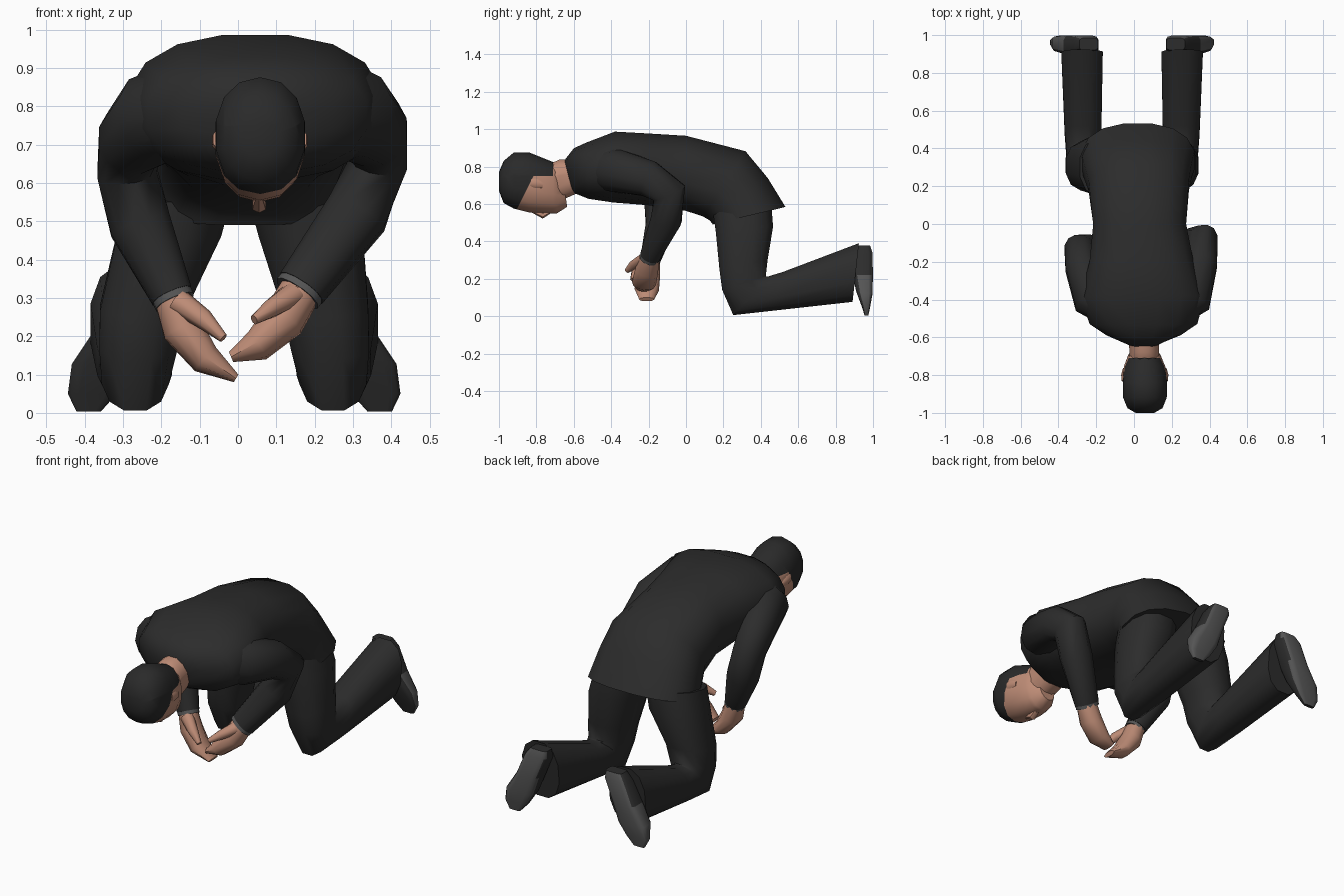
import bpy, bmesh, math
from mathutils import Vector


def material(name, rgb):
    m = bpy.data.materials.new(name)
    m.diffuse_color = (*rgb, 1)
    return m


SUIT = material("charcoal cloth", (0.025, 0.025, 0.025))
SKIN = material("skin", (0.51, 0.26, 0.18))
HAIR = material("black hair", (0.023, 0.023, 0.023))
GREY = material("dark grey", (0.09, 0.09, 0.09))


def ring(c, u, v, sides, n):
    """Superellipse ring around c with half axes u and v."""
    out = []
    for i in range(sides):
        a = 2 * math.pi * (i + 0.5) / sides
        cs, sn = math.cos(a), math.sin(a)
        out.append(c + u * math.copysign(abs(cs) ** (2 / n), cs)
                   + v * math.copysign(abs(sn) ** (2 / n), sn))
    return out


def skin_rings(name, rings, mats, cuts=(), rule=None):
    """Join rings into a closed body, cut it, and colour faces by rule."""
    bm = bmesh.new()
    rows = [[bm.verts.new(p) for p in r] for r in rings]
    k = len(rows[0])
    for a, b in zip(rows, rows[1:]):
        for i in range(k):
            j = (i + 1) % k
            bm.faces.new((a[i], a[j], b[j], b[i]))
    bm.faces.new(rows[0][::-1])
    bm.faces.new(rows[-1])
    bmesh.ops.recalc_face_normals(bm, faces=bm.faces)
    for co, no in cuts:
        bmesh.ops.bisect_plane(bm, geom=bm.verts[:] + bm.edges[:] + bm.faces[:],
                               plane_co=co, plane_no=no)
    bm.normal_update()
    if rule:
        for f in bm.faces:
            f.material_index = rule(f.calc_center_median(), f.normal)
    me = bpy.data.meshes.new(name)
    bm.to_mesh(me)
    bm.free()
    for m in mats:
        me.materials.append(m)
    ob = bpy.data.objects.new(name, me)
    bpy.context.collection.objects.link(ob)
    return ob


def loft(name, sections, mats, sides=12, n=2.3, **kw):
    """Sections: (y, z) one side, (y, z) other side, centre x, half width."""
    rings = []
    for ya, za, yb, zb, cx, hw in sections:
        a, b = Vector((cx, ya, za)), Vector((cx, yb, zb))
        rings.append(ring((a + b) / 2, Vector((hw, 0, 0)), (b - a) / 2, sides, n))
    return skin_rings(name, rings, mats, **kw)


def tube(name, pts, mats, hint=(1, 0, 0), sides=10):
    """Points: x, y, z, half size along hint, half size across it."""
    ps = [Vector(p[:3]) for p in pts]
    rings = []
    for i, p in enumerate(pts):
        t = (ps[min(i + 1, len(ps) - 1)] - ps[max(i - 1, 0)]).normalized()
        u = Vector(hint)
        u = (u - t * u.dot(t)).normalized()
        rings.append(ring(ps[i], u * p[3], t.cross(u) * p[4], sides, 2.2))
    return skin_rings(name, rings, mats)


# Jacket: collar, shoulders, back, seat and hem
loft("jacket", [
    (-0.605, 0.66, -0.65, 0.835, 0.05, 0.09),
    (-0.57, 0.645, -0.60, 0.90, 0.05, 0.20),
    (-0.52, 0.625, -0.535, 0.93, 0.05, 0.29),
    (-0.39, 0.605, -0.38, 0.99, 0.045, 0.335),
    (-0.20, 0.59, -0.20, 0.98, 0.04, 0.28),
    (0.00, 0.56, 0.00, 0.968, 0.03, 0.25),
    (0.09, 0.53, 0.32, 0.885, 0.025, 0.27),
    (0.125, 0.51, 0.44, 0.74, 0.02, 0.29),
    (0.14, 0.49, 0.535, 0.585, 0.02, 0.305)], [SUIT], sides=16, n=2.35)

# Neck and head, hair marked off by cutting planes
temple = (Vector((0, -0.83, 0.72)), Vector((0, 1, -0.5)).normalized())
crown = (Vector((0, -0.75, 0.75)), Vector((0, 0, 1)))
nape = (Vector((0, -0.71, 0.80)), Vector((0, 1, 0)))


def is_hair(c, _):
    front, low, back = [(c - co).dot(no) for co, no in (temple, crown, nape)]
    return int(front < 0 or (low > 0 and back < 0))


planes = (temple, crown, nape)
loft("neck", [
    (-0.76, 0.60, -0.76, 0.80, 0.055, 0.08),
    (-0.68, 0.61, -0.68, 0.84, 0.055, 0.08),
    (-0.57, 0.66, -0.60, 0.84, 0.05, 0.085)], [SKIN, HAIR],
    cuts=planes, rule=is_hair)
loft("head", [
    (-1.00, 0.67, -1.00, 0.77, 0.058, 0.05),
    (-0.975, 0.605, -0.975, 0.83, 0.058, 0.095),
    (-0.92, 0.575, -0.92, 0.876, 0.058, 0.118),
    (-0.84, 0.555, -0.84, 0.876, 0.058, 0.120),
    (-0.76, 0.55, -0.75, 0.84, 0.056, 0.112),
    (-0.69, 0.55, -0.70, 0.82, 0.055, 0.088),
    (-0.635, 0.585, -0.66, 0.74, 0.055, 0.05)], [SKIN, HAIR], sides=14, n=2.2,
    cuts=planes, rule=is_hair)
tube("nose", [(0.055, -0.82, 0.565, 0.010, 0.012),
              (0.055, -0.765, 0.54, 0.020, 0.018),
              (0.055, -0.735, 0.56, 0.016, 0.015)], [SKIN], sides=6)
for s in (-1, 1):
    tube("ear", [(0.057 + s * 0.115, -0.83, 0.715, 0.008, 0.022),
                 (0.057 + s * 0.116, -0.80, 0.71, 0.010, 0.025),
                 (0.057 + s * 0.110, -0.765, 0.70, 0.006, 0.014)], [SKIN], sides=6)

# Legs and shoes, one per side, the left pair shifted slightly
for s, side, dx in ((1, "right", 0.0), (-1, "left", -0.02)):
    thigh = 0.03 if s < 0 else 0.0
    leg = [(0.14, 0.55, 0.46, 0.61, 0.16 - thigh, 0.14),
           (0.155, 0.45, 0.47, 0.48, 0.19 - thigh, 0.14),
           (0.175, 0.25, 0.44, 0.30, 0.228, 0.115),
           (0.19, 0.14, 0.43, 0.215, 0.24, 0.105),
           (0.25, 0.003, 0.44, 0.215, 0.248, 0.09),
           (0.45, 0.025, 0.52, 0.24, 0.25, 0.10),
           (0.89, 0.072, 0.925, 0.395, 0.255, 0.113)]
    shoe = [(0.92, 0.378, 0.985, 0.378, 0.22, 0.05),
            (0.90, 0.33, 0.998, 0.34, 0.235, 0.067),
            (0.89, 0.22, 1.00, 0.22, 0.285, 0.068),
            (0.91, 0.13, 0.998, 0.12, 0.332, 0.083),
            (0.94, 0.05, 0.985, 0.05, 0.36, 0.065),
            (0.955, 0.003, 0.975, 0.003, 0.37, 0.032)]
    place = lambda rows: [(*r[:4], s * r[4] + dx, r[5]) for r in rows]
    loft(side + "_trouser_leg", place(leg), [SUIT], n=2.4)
    # Grey sole and outer toe edge
    loft(side + "_shoe", place(shoe), [SUIT, GREY], n=4.5,
         rule=lambda c, no: int(no.y > 0.5 or (s * no.x > 0.6 and c.z < 0.2 and c.y > 0.94)))

# Sleeves, shirt cuffs, hands and thumbs
arms = {
    "right": ([(0.17, -0.46, 0.79, 0.11, 0.10), (0.30, -0.38, 0.78, 0.122, 0.12),
               (0.355, -0.20, 0.735, 0.09, 0.10), (0.365, -0.09, 0.66, 0.08, 0.095),
               (0.31, -0.105, 0.52, 0.085, 0.085), (0.165, -0.19, 0.325, 0.068, 0.056)],
              [(0.17, -0.19, 0.33, 0.055, 0.05), (0.12, -0.21, 0.245, 0.058, 0.062),
               (0.05, -0.225, 0.175, 0.042, 0.065), (-0.018, -0.225, 0.146, 0.015, 0.04)],
              [(0.145, -0.225, 0.31, 0.035, 0.03), (0.09, -0.28, 0.275, 0.024, 0.026),
               (0.042, -0.315, 0.243, 0.012, 0.014)]),
    "left": ([(-0.08, -0.46, 0.79, 0.11, 0.10), (-0.215, -0.38, 0.77, 0.122, 0.12),
              (-0.28, -0.22, 0.71, 0.088, 0.10), (-0.29, -0.14, 0.63, 0.08, 0.09),
              (-0.255, -0.135, 0.49, 0.083, 0.083), (-0.172, -0.19, 0.305, 0.056, 0.056)],
             [(-0.175, -0.19, 0.31, 0.048, 0.05), (-0.145, -0.20, 0.22, 0.055, 0.062),
              (-0.085, -0.21, 0.14, 0.042, 0.065), (-0.005, -0.21, 0.09, 0.012, 0.04)],
             [(-0.155, -0.225, 0.29, 0.035, 0.03), (-0.09, -0.265, 0.245, 0.026, 0.026),
              (-0.038, -0.285, 0.195, 0.012, 0.014)])}
for side, (sleeve, hand, thumb) in arms.items():
    tube(side + "_sleeve", sleeve, [SUIT], sides=12)
    tube(side + "_hand", hand, [SKIN])
    tube(side + "_thumb", thumb, [SKIN], sides=8)
    # Cuff continues the sleeve a little past its end
    a, b = Vector(sleeve[-2][:3]), Vector(sleeve[-1][:3])
    d = (b - a).normalized()
    tube(side + "_shirt_cuff",
         [(*(b - d * 0.02), sleeve[-1][3] * 0.97, 0.054),
          (*(b + d * 0.018), sleeve[-1][3] * 0.97, 0.054)], [GREY], sides=12)

# Smooth shading with sharp hems
for ob in bpy.data.objects:
    ob.select_set(True)
bpy.context.view_layer.objects.active = bpy.data.objects["jacket"]
bpy.ops.object.shade_smooth_by_angle(angle=math.radians(50))
